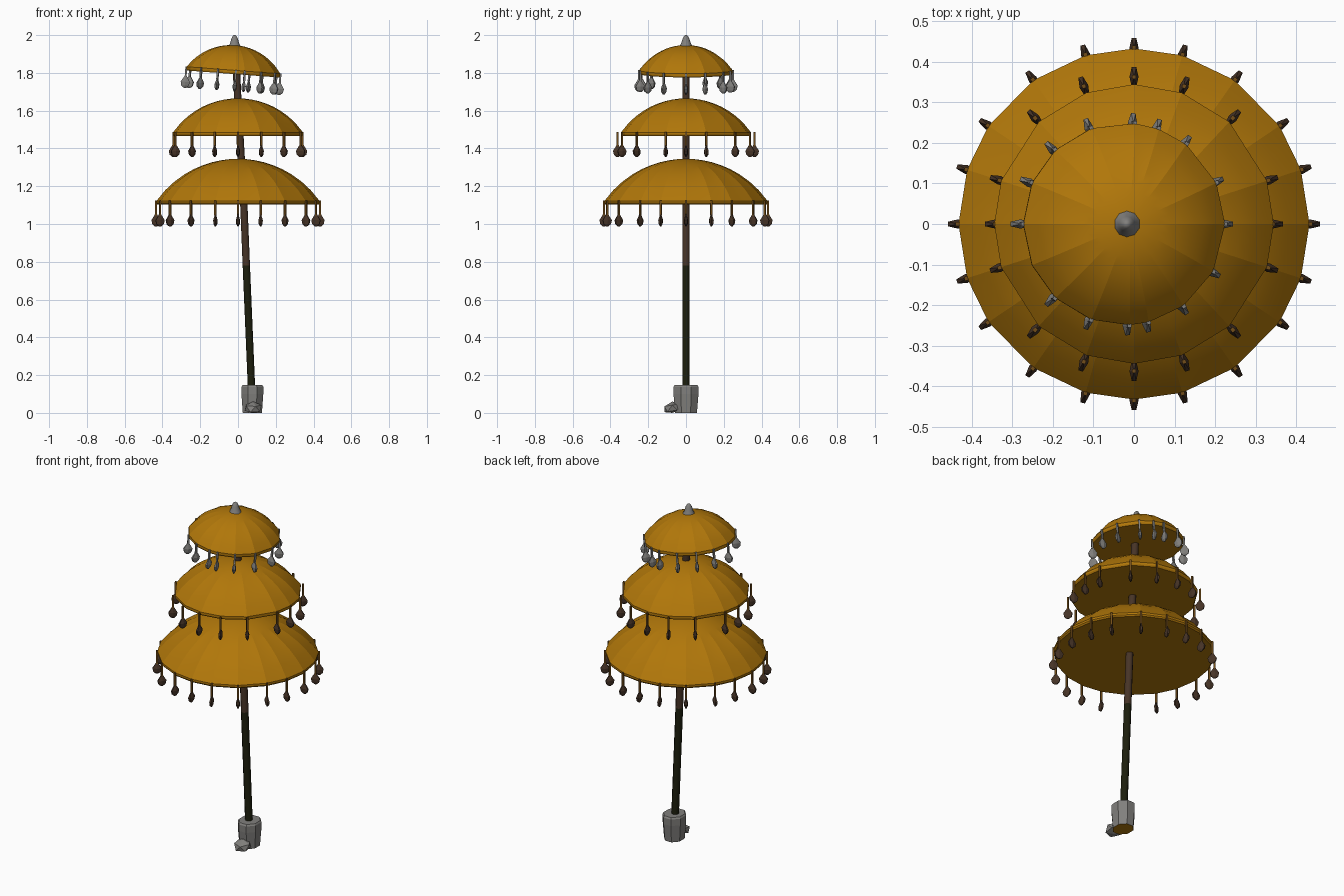
import bpy, bmesh, math
from mathutils import Matrix, Vector

cube = bpy.data.objects.get("Cube")
if cube:
    bpy.data.objects.remove(cube, do_unlink=True)


def material(name, r, g, b):
    m = bpy.data.materials.new(name)
    m.use_nodes = True
    m.diffuse_color = (r, g, b, 1)
    bsdf = next(n for n in m.node_tree.nodes if n.type == "BSDF_PRINCIPLED")
    bsdf.inputs["Base Color"].default_value = (r, g, b, 1)
    bsdf.inputs["Roughness"].default_value = 0.9
    return m


OCHRE = material("ochre cloth", 0.44, 0.185, 0.003)
STRAP = material("dark ochre strap", 0.17, 0.075, 0.01)
BROWN = material("dark brown wood", 0.062, 0.034, 0.02)
GREEN = material("blackish green paint", 0.012, 0.013, 0.004)
STONE = material("grey stone", 0.22, 0.215, 0.205)


def finish(name, bm, mats, smooth=None, loc=(0, 0, 0), tilt=0):
    bmesh.ops.recalc_face_normals(bm, faces=bm.faces)
    mesh = bpy.data.meshes.new(name)
    bm.to_mesh(mesh)
    bm.free()
    for m in mats:
        mesh.materials.append(m)
    ob = bpy.data.objects.new(name, mesh)
    bpy.context.collection.objects.link(ob)
    ob.location = loc
    ob.rotation_euler.y = math.radians(tilt)
    if smooth:
        bpy.ops.object.select_all(action="DESELECT")
        ob.select_set(True)
        bpy.context.view_layer.objects.active = ob
        bpy.ops.object.shade_smooth_by_angle(angle=math.radians(smooth))
    return ob


def loft(bm, rings, mat=0):
    """Skin a stack of point rings and close both ends."""
    loops = [[bm.verts.new(p) for p in ring] for ring in rings]
    n = len(loops[0])
    faces = [bm.faces.new((a[i], a[(i + 1) % n], b[(i + 1) % n], b[i]))
             for a, b in zip(loops, loops[1:]) for i in range(n)]
    faces += [bm.faces.new(loops[0]), bm.faces.new(loops[-1])]
    for f in faces:
        f.material_index = mat


def circle(r, z, n, cx=0, sx=1, sy=1):
    return [Vector((cx + sx * r * math.cos(math.tau * (i + 0.5) / n),
                    sy * r * math.sin(math.tau * (i + 0.5) / n), z)) for i in range(n)]


def mirrored(quarter):
    """Repeat the angles of one quarter in all four."""
    return sorted({a % 360 for q in quarter for a in (q, 180 - q, 180 + q, -q)})


def canopy(name, radius, height, angles, loc, tilt=0):
    """Shallow spherical cap, a rib at each angle, cloth sagging between, closed below."""
    rows, rim = 9, 0.012
    h = height - rim
    ball = (radius ** 2 + h ** 2) / (2 * h)
    profile = [(0.985, -0.008), (1, 0)]
    for k in range(rows):
        f = math.cos(math.pi / 2 * k / rows) if k < 3 else 1 - (k + 0.2) / (rows + 0.2)
        f = min(f, 1 - k / rows)
        z = math.sqrt(ball ** 2 - (f * radius) ** 2) - (ball - h)
        profile.append((f, rim + z))
    profile.append((0.03, height))
    rings = []
    for k, (f, z) in enumerate(profile):
        sag = 0.018 * math.sin(math.pi * min(1, max(0, k - 2) / rows))
        ring = []
        for a, b in zip(angles, angles[1:] + [angles[0] + 360]):
            p, q = [Vector((math.cos(math.radians(d)), math.sin(math.radians(d)), 0))
                    for d in (a, b)]
            for v, s in ((p, 1), ((p + q) / 2, 1 - sag)):
                ring.append(v * radius * f * s + Vector((0, 0, z)))
        rings.append(ring)
    bm = bmesh.new()
    loft(bm, rings)
    finish(name, bm, [OCHRE], 10, loc, tilt)


def tassels(name, radius, drop, angles, loc, mats, tilt=0, push_y=0):
    """Strap and flattened teardrop under each rib end."""
    bulb = ((0.006, 0.064), (0.014, 0.052), (0.028, 0.032), (0.023, 0.012), (0.008, 0))
    bm = bmesh.new()
    for d in angles:
        a = math.radians(d)
        r = radius + push_y * abs(math.sin(a))
        place = Matrix.Rotation(a, 4, "Z") @ Matrix.Translation((r, 0, 0))
        strap = [circle(0.007, z, 4) for z in (0.014, -drop + 0.058)]
        drop_rings = [circle(w, z - drop, 6, 0, 1, 0.4) for w, z in bulb]
        loft(bm, [[place @ p for p in ring] for ring in strap], 0)
        loft(bm, [[place @ p for p in ring] for ring in drop_rings], 1)
    finish(name, bm, mats, None, loc, tilt)


# Three canopy tiers with their hanging tassels
low = mirrored([0, 18, 34, 55, 74, 90])
mid = mirrored([0, 18, 47, 70, 90])
high = [0, 24, 52, 70, 84, 109, 133, 156, 180, 204, 227, 251, 273, 284, 306, 332]
canopy("lower_canopy", 0.432, 0.235, low, (0, 0, 1.11))
tassels("lower_tassels", 0.434, 0.122, low, (0, 0, 1.11), [STRAP, BROWN])
canopy("middle_canopy", 0.344, 0.192, mid, (0, 0, 1.473))
tassels("middle_tassels", 0.342, 0.118, mid, (0, 0, 1.473), [STRAP, BROWN], push_y=0.02)
top = (-0.025, 0, 1.802)
canopy("upper_canopy", 0.249, 0.145, high, top, 4.3)
tassels("upper_tassels", 0.25, 0.1, [a for a in high if a != 204], top,
        [STONE, STONE], 4.3)

# Leaning pole, painted below and bare wood above
bm = bmesh.new()
path = ((0.075, 0.05), (0.044, 0.78), (0.031, 1.1), (-0.003, 1.7), (-0.012, 1.9))
loft(bm, [circle(0.021, z, 8, x) for x, z in path])
for f in bm.faces:
    f.material_index = 1 if f.calc_center_median().z > 0.75 else 0
finish("pole", bm, [GREEN, BROWN], 50)

# Finial
bm = bmesh.new()
cap = ((0.03, 1.915), (0.036, 1.938), (0.026, 1.955), (0.019, 1.978), (0.011, 1.995), (0.004, 2))
loft(bm, [circle(r, z, 10, -0.018) for r, z in cap])
finish("finial", bm, [STONE], 40)

# Stone foot with a stained underside
bm = bmesh.new()
foot = ((0.056, 0), (0.06, 0.05), (0.064, 0.1), (0.064, 0.138), (0.058, 0.147))
loft(bm, [circle(r, z, 8, 0.076, 0.98, 1.12) for r, z in foot])
bmesh.ops.recalc_face_normals(bm, faces=bm.faces)
for f in bm.faces:
    f.material_index = 1 if f.normal.z < -0.8 else 0
finish("stone_foot", bm, [STONE, OCHRE])

# Small angular rock leaning on the front of the foot
bm = bmesh.new()
bmesh.ops.create_icosphere(bm, subdivisions=1, radius=1)
for v in bm.verts:
    v.co = Vector((0.08 + 0.05 * v.co.x, -0.072 + 0.05 * v.co.y,
                   max(0, 0.026 + 0.034 * v.co.z + 0.008 * v.co.y)))
finish("front_rock", bm, [STONE])
